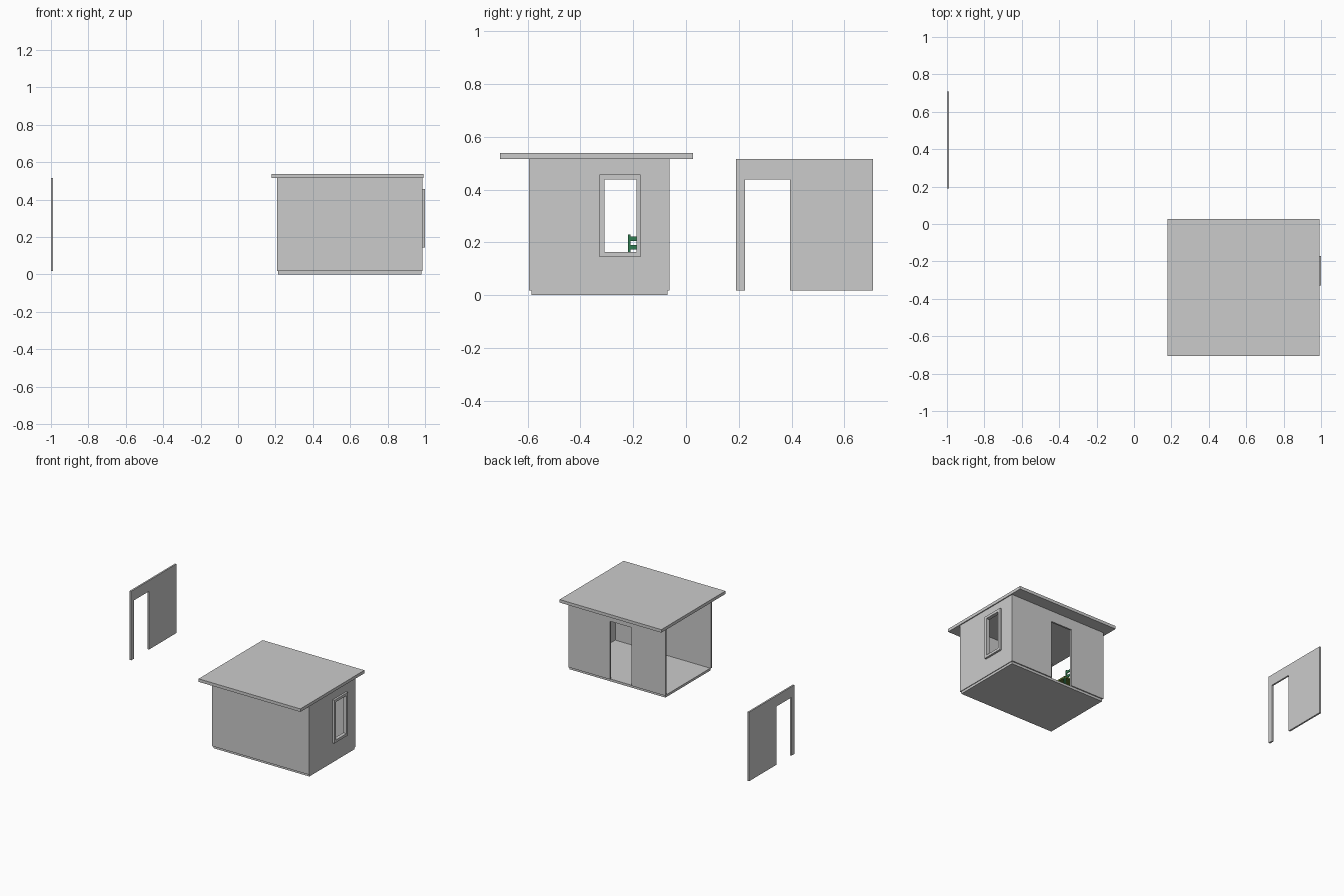
import bpy

if "Cube" in bpy.data.objects:
    bpy.data.objects.remove(bpy.data.objects["Cube"])

T = 0.012            # panel thickness
Z0, Z1 = 0.017, 0.516  # wall bottom and top
DOOR_TOP = 0.438


def prism(name, axis, outline, lo, hi, hole=None, mat=None):
    """Extrude a 2D outline along x, y or z, with an optional matching hole."""
    def at(p, d):
        return {'x': (d, p[0], p[1]), 'y': (p[0], d, p[1]), 'z': (p[0], p[1], d)}[axis]
    n = len(outline)
    loops = [outline] + ([hole] if hole else [])
    verts, faces = [], []
    for loop in loops:
        b = len(verts)
        verts += [at(p, lo) for p in loop] + [at(p, hi) for p in loop]
        for i in range(n):
            j = (i + 1) % n
            f = (b + i, b + j, b + n + j, b + n + i)
            faces.append(f if loop is outline else f[::-1])
    if hole:
        for i in range(n):
            j = (i + 1) % n
            faces.append((j, i, 2 * n + i, 2 * n + j))
            faces.append((n + i, n + j, 3 * n + j, 3 * n + i))
    else:
        faces += [tuple(reversed(range(n))), tuple(range(n, 2 * n))]
    if axis == 'y':
        faces = [f[::-1] for f in faces]
    me = bpy.data.meshes.new(name)
    me.from_pydata(verts, [], faces)
    ob = bpy.data.objects.new(name, me)
    bpy.context.collection.objects.link(ob)
    if mat:
        me.materials.append(mat)
    return ob


def rect(a0, a1, b0, b1):
    return [(a0, b0), (a1, b0), (a1, b1), (a0, b1)]


def door_outline(a0, a1, d0, d1):
    return [(a0, Z0), (d0, Z0), (d0, DOOR_TOP), (d1, DOOR_TOP),
            (d1, Z0), (a1, Z0), (a1, Z1), (a0, Z1)]


# floor and overhanging roof
prism("floor", 'z', rect(0.214, 0.981, -0.586, -0.071), 0.0, Z0)
prism("roof", 'z', rect(0.179, 0.993, -0.706, 0.026), Z1, 0.538)

# house walls: solid front, back with doorway, right side with window; left side open
prism("front_wall", 'y', rect(0.209, 0.986, Z0, Z1), -0.595, -0.595 + T)
prism("back_wall", 'y', door_outline(0.209, 0.986, 0.481, 0.651), -0.063 - T, -0.063)
opening = rect(-0.309, -0.188, 0.163, DOOR_TOP)
prism("right_wall", 'x', rect(-0.595 + T, -0.063 - T, Z0, Z1), 0.986 - T, 0.986, opening)

# window frame
prism("window_frame", 'x', rect(-0.328, -0.172, 0.145, 0.457), 0.986, 1.0, opening)

# detached wall panel with doorway
prism("detached_panel", 'x', door_outline(0.190, 0.708, 0.224, 0.394), -1.0, -1.0 + T)

# small green chair inside, beside the doorway
green = bpy.data.materials.new("chair_green")
green.diffuse_color = (0.03, 0.2, 0.08, 1)
green.use_nodes = True
green.node_tree.nodes["Principled BSDF"].inputs["Base Color"].default_value = green.diffuse_color
brown = bpy.data.materials.new("seat_olive")
brown.diffuse_color = (0.12, 0.18, 0.03, 1)
brown.use_nodes = True
brown.node_tree.nodes["Principled BSDF"].inputs["Base Color"].default_value = brown.diffuse_color
cx0, cx1, cy0, cy1 = 0.39, 0.49, -0.22, -0.12
prism("chair_seat", 'z', rect(cx0, cx1, cy0, cy1), 0.10, 0.112, mat=brown)
for x, top in ((cx0, 0.23), (cx1 - 0.01, 0.10)):
    for y in (cy0, cy1 - 0.01):
        prism("chair_leg", 'z', rect(x, x + 0.01, y, y + 0.01), Z0, top, mat=green)
for i in range(3):
    z = 0.14 + i * 0.033
    prism("chair_back_slat", 'x', rect(cy0 + 0.01, cy1 - 0.01, z, z + 0.016),
          cx0 + 0.002, cx0 + 0.008, mat=green)
